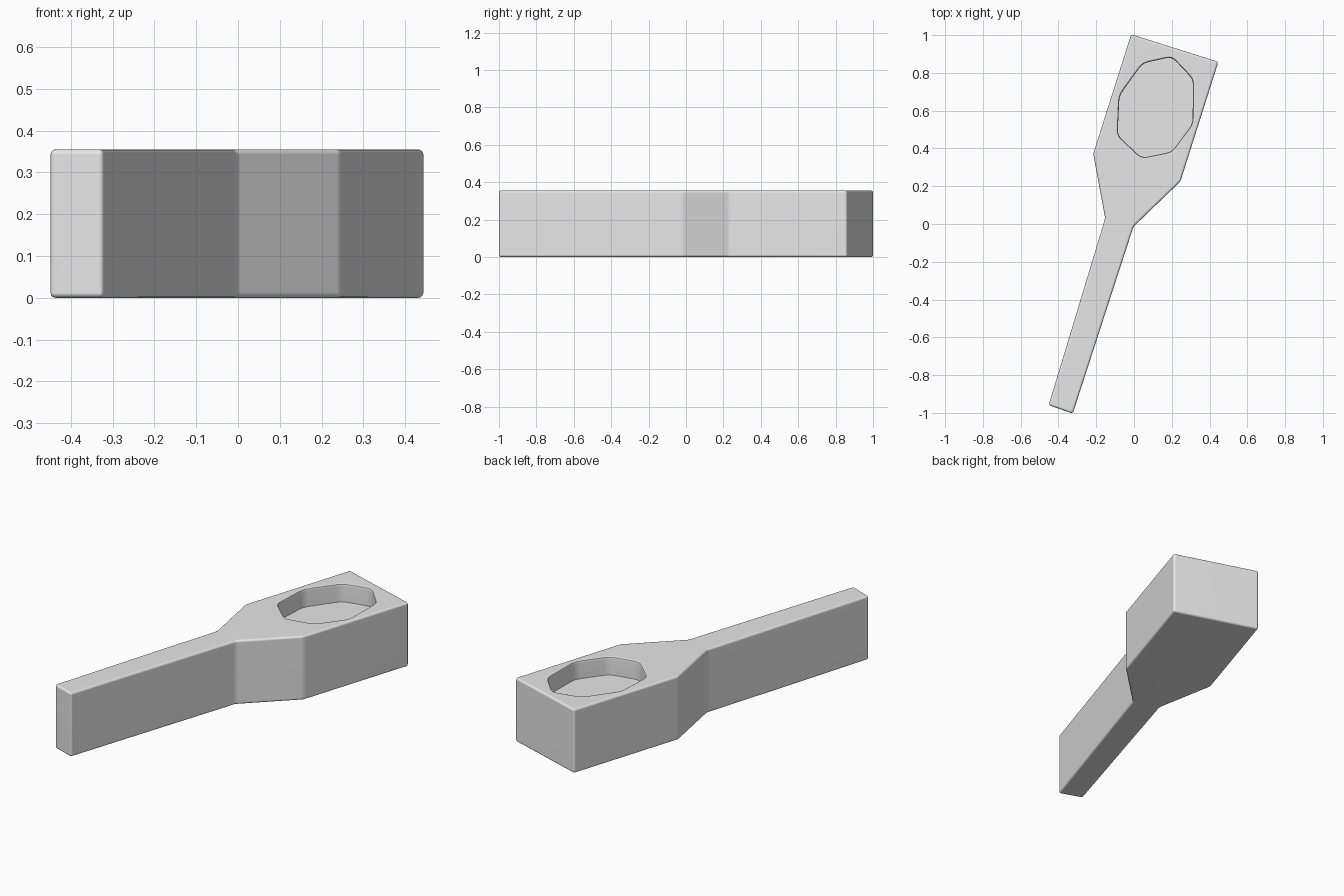
import bpy
import bmesh
from mathutils import Vector

if "Cube" in bpy.data.objects:
    bpy.data.objects.remove(bpy.data.objects["Cube"], do_unlink=True)

HEIGHT = 0.355
BEVEL = 0.012
FLOOR = 0.255

grey = bpy.data.materials.new("light_grey")
grey.use_nodes = True
colour = (0.8, 0.8, 0.8, 1)
grey.diffuse_color = colour
grey.node_tree.nodes["Principled BSDF"].inputs["Base Color"].default_value = colour


def make_object(name, bm):
    bmesh.ops.recalc_face_normals(bm, faces=bm.faces)
    mesh = bpy.data.meshes.new(name)
    bm.to_mesh(mesh)
    bm.free()
    mesh.materials.append(grey)
    obj = bpy.data.objects.new(name, mesh)
    bpy.context.collection.objects.link(obj)
    return obj


def rounded(points, r, steps=3):
    """Replace every corner with a short curve."""
    pts = [Vector(p) for p in points]
    out = []
    for i, p in enumerate(pts):
        a = p + (pts[i - 1] - p).normalized() * r
        b = p + (pts[(i + 1) % len(pts)] - p).normalized() * r
        for s in range(steps + 1):
            t = s / steps
            out.append(a * (1 - t) ** 2 + p * 2 * t * (1 - t) + b * t ** 2)
    return out


def loft(rings):
    """Closed solid through rings of equal point count."""
    bm = bmesh.new()
    loops = [[bm.verts.new((p.x, p.y, z)) for p in ring] for ring, z in rings]
    n = len(loops[0])
    for lo, hi in zip(loops, loops[1:]):
        for i in range(n):
            j = (i + 1) % n
            bm.faces.new((lo[i], lo[j], hi[j], hi[i]))
    bm.faces.new(loops[0][::-1])
    bm.faces.new(loops[-1])
    return bm


# Body: paddle outline with a narrow handle, softened on every edge
outline = [Vector(p) * 1.004 for p in (
    (-0.015, 1.0), (-0.215, 0.37), (-0.152, 0.03), (-0.45, -0.955),
    (-0.323, -1.0), (-0.003, -0.015), (0.245, 0.225), (0.445, 0.855))]
bm = loft([(outline, 0), (outline, HEIGHT)])
bmesh.ops.recalc_face_normals(bm, faces=bm.faces)
bmesh.ops.bevel(bm, geom=list(bm.edges), offset=BEVEL, offset_type='OFFSET',
                segments=3, profile=0.5, affect='EDGES')
body = make_object("paddle_body", bm)

# Recess cutter: rounded octagon that flares at the rim
recess = rounded([
    (0.045, 0.85), (0.20, 0.885), (0.313, 0.765), (0.31, 0.53),
    (0.20, 0.382), (0.04, 0.35), (-0.087, 0.47), (-0.077, 0.68)], 0.03)
centre = sum(recess, Vector((0, 0))) / len(recess)


def grown(amount):
    return [p + (p - centre).normalized() * amount for p in recess]


cutter = make_object("recess_cutter", loft([
    (recess, FLOOR),
    (recess, HEIGHT - BEVEL),
    (grown(BEVEL * 0.3), HEIGHT - BEVEL * 0.3),
    (grown(BEVEL), HEIGHT),
    (grown(BEVEL), HEIGHT + 0.05)]))
cutter.hide_render = True

# Cut the recess, then smooth the rounded edges
bpy.ops.object.select_all(action='DESELECT')
body.select_set(True)
bpy.context.view_layer.objects.active = body
cut = body.modifiers.new("recess", 'BOOLEAN')
cut.operation = 'DIFFERENCE'
cut.solver = 'EXACT'
cut.object = cutter
bpy.ops.object.modifier_apply(modifier=cut.name)
bpy.data.objects.remove(cutter, do_unlink=True)
bpy.ops.object.shade_smooth_by_angle(angle=0.7)
normals = body.modifiers.new("weighted_normals", 'WEIGHTED_NORMAL')
normals.keep_sharp = True
